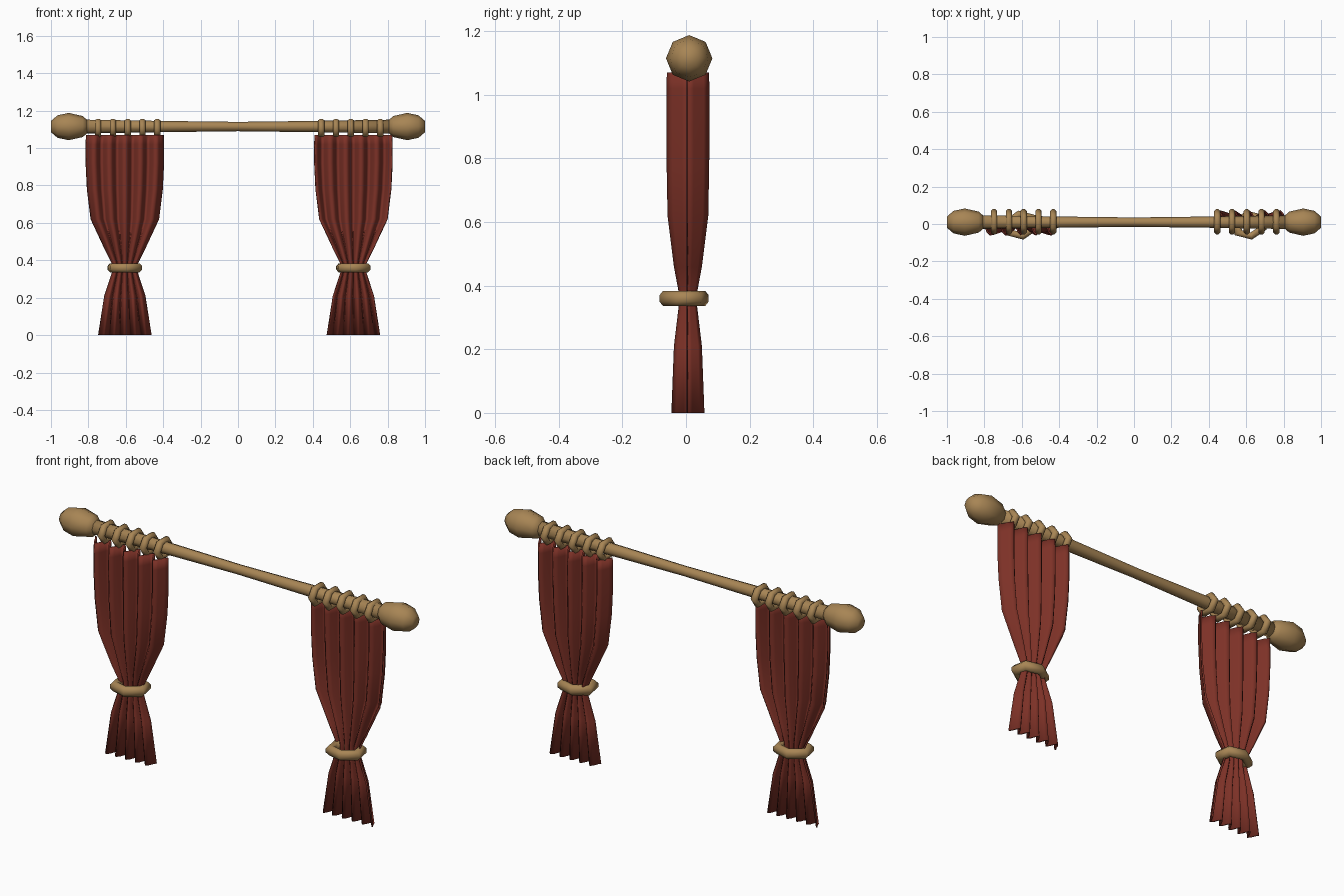
import bpy, bmesh, math
from mathutils import Matrix, Vector

cube = bpy.data.objects.get("Cube")
if cube:
    bpy.data.objects.remove(cube)


def material(name, rgb):
    m = bpy.data.materials.new(name)
    m.use_nodes = True
    m.diffuse_color = (*rgb, 1)
    m.node_tree.nodes["Principled BSDF"].inputs["Base Color"].default_value = (*rgb, 1)
    return m


WOOD = material("golden wood", (0.39, 0.235, 0.09))
CLOTH = material("dark red cloth", (0.205, 0.031, 0.02))
ROD_Y, ROD_Z = 0.01, 1.115


def finish(name, bm, mat):
    bmesh.ops.recalc_face_normals(bm, faces=bm.faces)
    mesh = bpy.data.meshes.new(name)
    bm.to_mesh(mesh)
    bm.free()
    mesh.materials.append(mat)
    for p in mesh.polygons:
        p.use_smooth = True
    obj = bpy.data.objects.new(name, mesh)
    bpy.context.collection.objects.link(obj)
    return obj


def bridge(bm, rows, close_rows=False, close_cols=True):
    """Join rows of vertices with quads."""
    pairs = list(zip(rows, rows[1:])) + ([(rows[-1], rows[0])] if close_rows else [])
    for a, b in pairs:
        n = len(a)
        for i in range(n if close_cols else n - 1):
            j = (i + 1) % n
            bm.faces.new((a[i], a[j], b[j], b[i]))


def lathe_x(name, profile, sides=8):
    """Turned part along the rod axis from (x, radius) points."""
    bm = bmesh.new()
    rows = []
    for x, r in profile:
        angles = [math.tau * i / sides for i in range(sides)]
        rows.append([bm.verts.new((x, ROD_Y + r * math.cos(a), ROD_Z + r * math.sin(a)))
                     for a in angles])
    bridge(bm, rows)
    bm.faces.new(rows[0])
    bm.faces.new(rows[-1])
    return finish(name, bm, WOOD)


def hex_ring(name, center, radius, tube, matrix, sides=6, tube_sides=8):
    """Six-cornered ring lying in local XY with corners on local Y."""
    bm = bmesh.new()
    rows = []
    for i in range(sides):
        a = math.tau * i / sides + math.pi / 2
        row = []
        for k in range(tube_sides):
            t = math.tau * (k + 0.5) / tube_sides
            r = radius + tube * math.cos(t)
            p = matrix @ Vector((r * math.cos(a), r * math.sin(a), tube * math.sin(t)))
            row.append(bm.verts.new(Vector(center) + p))
        rows.append(row)
    bridge(bm, rows, close_rows=True)
    return finish(name, bm, WOOD)


# (height, half width, fold depth) down the curtain
CURTAIN = [(1.07, 0.205, 0.062), (1.02, 0.207, 0.064), (0.92, 0.207, 0.064),
           (0.78, 0.2, 0.063), (0.62, 0.18, 0.06), (0.46, 0.105, 0.04),
           (0.385, 0.068, 0.026), (0.335, 0.066, 0.025), (0.21, 0.107, 0.04),
           (0.0, 0.14, 0.048)]


def curtain(name, cx, side, folds=5, steps=6):
    bm = bmesh.new()
    rows = []
    n = folds * steps
    for z, half, depth in CURTAIN:
        row = []
        for i in range(n + 1):
            u = i / n
            wave = 0.5 - 0.5 * math.cos(math.tau * folds * u)
            row.append(bm.verts.new((cx + side * half * (2 * u - 1),
                                     0.006 + side * depth * wave, z)))
        rows.append(row)
    bridge(bm, rows, close_cols=False)
    obj = finish(name, bm, CLOTH)
    mod = obj.modifiers.new("thickness", "SOLIDIFY")
    mod.thickness = 0.008
    mod.offset = 0


# Rod, slightly slimmer in the middle
lathe_x("rod", [(-0.83, 0.037), (-0.4, 0.03), (0, 0.025), (0.4, 0.03), (0.83, 0.037)])

# Finials
FINIAL = [(0.805, 0.034), (0.83, 0.056), (0.905, 0.073), (0.965, 0.06), (1.0, 0.03)]
for word, s in (("right", -1), ("left", 1)):
    lathe_x(word + "_finial", [(s * x, r) for x, r in FINIAL])

# Ring corners point forward and back; the tie is turned a little
upright = Matrix.Rotation(math.pi / 2, 3, "Y") @ Matrix.Diagonal((0.83, 1, 1))
tie_shape = Matrix.Rotation(math.radians(10), 3, "Z") @ Matrix.Diagonal((1.03, 0.81, 1))

# Curtains with their ties and rod rings
for word, s, cx, ring_x in (("right", -1, -0.605, -0.59), ("left", 1, 0.617, 0.603)):
    curtain(word + "_curtain", cx, s)
    hex_ring(word + "_tie", (cx, -0.006, 0.36), 0.073, 0.026, tie_shape)
    for i in range(5):
        hex_ring(f"{word}_ring_{i + 1}", (ring_x + 0.079 * (i - 2), 0.012, 1.107),
                 0.051, 0.018, upright)
